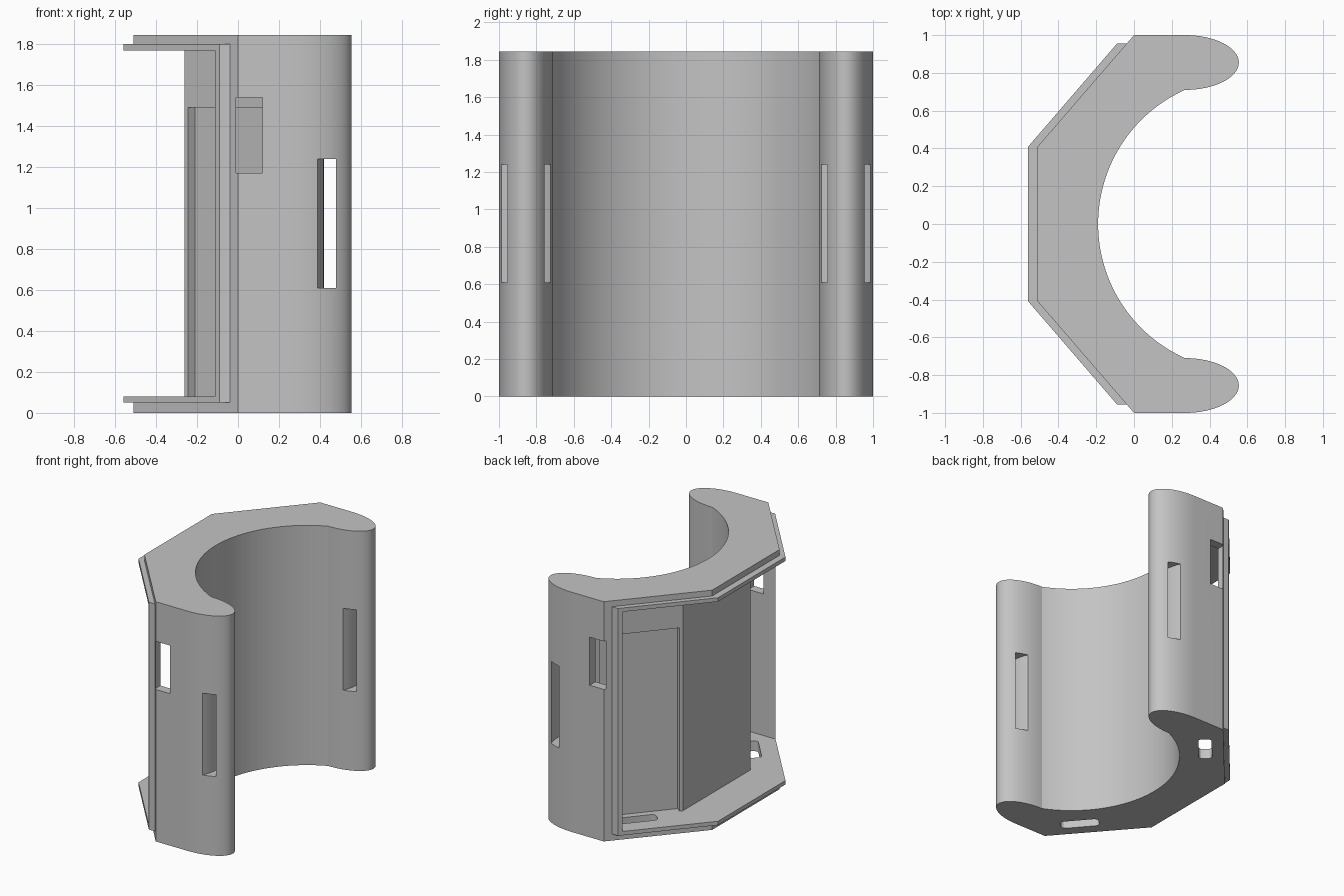
import bpy, bmesh, math
from mathutils import Vector

if "Cube" in bpy.data.objects:
    bpy.data.objects.remove(bpy.data.objects["Cube"], do_unlink=True)

HEIGHT = 1.845

grey = bpy.data.materials.new("plain grey")
grey.use_nodes = True
colour = (0.55, 0.55, 0.55, 1)
grey.diffuse_color = colour
grey.node_tree.nodes["Principled BSDF"].inputs["Base Color"].default_value = colour


def prism(name, outline, low, high):
    """Extrude an XY outline from low to high."""
    bm = bmesh.new()
    base = bm.faces.new([bm.verts.new((p[0], p[1], low)) for p in outline])
    out = bmesh.ops.extrude_face_region(bm, geom=[base])
    verts = [v for v in out["geom"] if isinstance(v, bmesh.types.BMVert)]
    bmesh.ops.translate(bm, verts=verts, vec=(0, 0, high - low))
    bmesh.ops.recalc_face_normals(bm, faces=bm.faces[:])
    mesh = bpy.data.meshes.new(name)
    bm.to_mesh(mesh)
    bm.free()
    mesh.materials.append(grey)
    obj = bpy.data.objects.new(name, mesh)
    bpy.context.collection.objects.link(obj)
    return obj


def combine(target, tool, operation):
    """Apply a boolean and remove the tool."""
    mod = target.modifiers.new("combine", "BOOLEAN")
    mod.object, mod.operation, mod.solver = tool, operation, "EXACT"
    graph = bpy.context.evaluated_depsgraph_get()
    mesh = bpy.data.meshes.new_from_object(target.evaluated_get(graph))
    target.modifiers.clear()
    target.data = mesh
    bpy.data.objects.remove(tool, do_unlink=True)


def mirrored(half):
    """Close a half outline by reflecting it across y = 0."""
    return half + [(x, -y) for x, y in reversed(half) if abs(y) > 1e-5]


# Main shell: faceted back, rounded arm ends, circular inner face
half = [(-0.51, 0.41), (0, 1)]
for i in range(33):
    a = math.pi * (0.5 - i / 32)
    half.append((0.27 + 0.285 * math.cos(a), 0.855 + 0.145 * math.sin(a)))
start = math.asin(0.71 / 0.778)
for i in range(1, 33):
    a = start * (1 - i / 32)
    half.append((0.588 - 0.778 * math.cos(a), 0.778 * math.sin(a)))
shell = prism("curved_shell", mirrored(half), 0, HEIGHT)

# Raised lip round the back opening
lip = mirrored([(-0.30, 0.41), (0.02, 0.955), (-0.09, 0.955), (-0.56, 0.41)])
combine(shell, prism("lip", lip, 0.05, 1.80), "UNION")

# Compartment open to the back
cavity = mirrored([(-0.26, 0.41), (0.185, 0.93), (-0.112, 0.93), (-0.7, 0.25)])
combine(shell, prism("cavity", cavity, 0.08, 1.77), "DIFFERENCE")

# Matching cuts in both arms
along = Vector((0.445, 0.52)).normalized()
outward = Vector((-along.y, along.x))
corner = Vector((-0.26, 0.41))


def slanted(s, d, side):
    p = corner + along * s + outward * d
    return (p.x, p.y * side)


for side in (1, -1):
    # Shallow recess in the sloping inner wall
    rect = [(0.025, -0.045), (0.6, -0.045), (0.6, 0.02), (0.025, 0.02)]
    recess = [slanted(s, d, side) for s, d in rect]
    combine(shell, prism("recess", recess, 0.08, 1.49), "DIFFERENCE")

    # Side window into the compartment
    window = [(x, y * side) for x, y in
              [(-0.01, 0.9), (0.12, 0.9), (0.12, 1.1), (-0.01, 1.1)]]
    combine(shell, prism("window", window, 1.17, 1.54), "DIFFERENCE")

    # Bowed strap slot through the arm end
    bow = []
    for i in range(9):
        t = i / 4 - 1
        bow.append((0.385 + 0.035 * (1 - t * t), 0.855 + 0.14 * t))
    slot = [(0.385, 0.65)] + bow + [(0.385, 1.05)]
    slot += [(x + 0.077, y) for x, y in reversed(slot)]
    slot = [(x, y * side) for x, y in slot]
    combine(shell, prism("strap_slot", slot, 0.61, 1.24), "DIFFERENCE")

    # Rounded hole through the floor
    hole = []
    for cs, cd, a0 in ((1, 1, 0), (-1, 1, 90), (-1, -1, 180), (1, -1, 270)):
        for i in range(5):
            a = math.radians(a0 + i * 22.5)
            hole.append(slanted(0.34 + cs * 0.11 + 0.03 * math.cos(a),
                                0.053 + cd * 0.018 + 0.03 * math.sin(a), side))
    combine(shell, prism("floor_hole", hole, -0.1, 0.12), "DIFFERENCE")

# Smooth curves, crisp edges
bpy.ops.object.select_all(action="DESELECT")
shell.select_set(True)
bpy.context.view_layer.objects.active = shell
bpy.ops.object.shade_smooth_by_angle(angle=math.radians(20))
